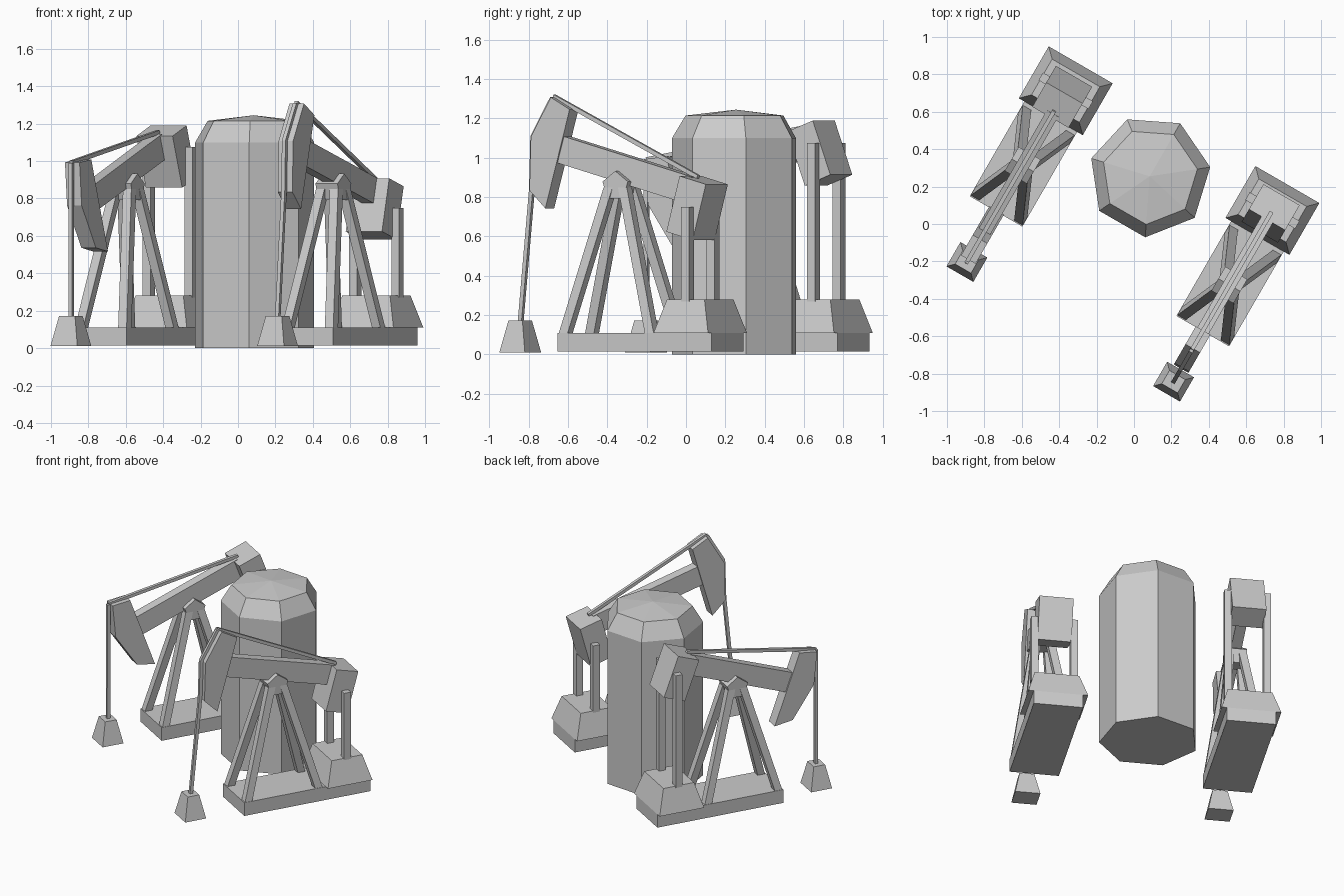
import bpy, bmesh
from math import sin, cos, pi, radians
from mathutils import Matrix, Vector

if "Cube" in bpy.data.objects:
    bpy.data.objects.remove(bpy.data.objects["Cube"])


def loft(name, rings, matrix=Matrix()):
    """Solid skinned through rings of equal point count, capped at both ends."""
    bm = bmesh.new()
    vs = [[bm.verts.new(p) for p in ring] for ring in rings]
    n = len(vs[0])
    for a, b in zip(vs, vs[1:]):
        for i in range(n):
            j = (i + 1) % n
            bm.faces.new((a[i], a[j], b[j], b[i]))
    bm.faces.new(vs[0][::-1])
    bm.faces.new(vs[-1])
    bmesh.ops.recalc_face_normals(bm, faces=bm.faces)
    me = bpy.data.meshes.new(name)
    bm.to_mesh(me)
    bm.free()
    ob = bpy.data.objects.new(name, me)
    ob.matrix_world = matrix
    bpy.context.collection.objects.link(ob)
    return ob


def rect(x0, x1, hw, z):
    return [(x0, -hw, z), (x1, -hw, z), (x1, hw, z), (x0, hw, z)]


def box(name, x0, x1, hw, z0, z1, matrix, inset=0.0):
    """Box, or a frustum when the top is inset."""
    loft(name, [rect(x0, x1, hw, z0), rect(x0 + inset, x1 - inset, hw - inset, z1)], matrix)


def extrude(name, profile, hw, matrix):
    """Side profile (x, z) extruded across the width."""
    loft(name, [[(x, y, z) for x, z in profile] for y in (-hw, hw)], matrix)


def bar(name, path, width, matrix):
    """Square bar following a path, its ends cut level or upright."""
    pts = [Vector(p) for p in path]
    d = pts[-1] - pts[0]
    h = width / 2
    if abs(d.z) > abs(d.x):
        corner = [Vector((sx * h, sy * h, 0)) for sx, sy in ((-1, -1), (1, -1), (1, 1), (-1, 1))]
    else:
        corner = [Vector((0, sy * h, sz * h)) for sy, sz in ((-1, -1), (1, -1), (1, 1), (-1, 1))]
    loft(name, [[p + c for c in corner] for p in pts], matrix)


PIVOT = 0.855


def pump(side, x, y, tilt, post_top):
    M = Matrix.Translation((x, y, 0)) @ Matrix.Rotation(radians(60), 4, 'Z')
    # base slab, rear plinth and wellhead
    box(side + "_base", -0.285, 0.62, 0.1625, 0.015, 0.11, M)
    box(side + "_plinth", 0.30, 0.62, 0.1975, 0.11, 0.28, M, 0.05)
    box(side + "_wellhead", -0.672, -0.522, 0.083, 0.01, 0.172, M, 0.034)
    # splayed legs and crank posts
    for s, hand in ((1, "left"), (-1, "right")):
        for f, end in ((-1, "front"), (1, "rear")):
            bar(f"{side}_{end}_{hand}_leg",
                [(f * 0.255, s * 0.135, 0.10), (f * 0.042, s * 0.042, 0.85)], 0.052, M)
        bar(f"{side}_{hand}_post", [(0.46, s * 0.13, 0.27), (0.46, s * 0.13, post_top)], 0.048, M)
    # five-sided pivot bearing
    extrude(side + "_pivot",
            [(0.078 * sin(2 * pi * i / 5), PIVOT + 0.078 * cos(2 * pi * i / 5)) for i in range(5)],
            0.068, M)
    # rocking parts, tilted about the pivot
    T = Matrix.Translation((0, 0, PIVOT)) @ Matrix.Rotation(radians(tilt), 4, 'Y')
    B = M @ T
    head = [(-0.497, 0.333), (-0.557, 0.109), (-0.493, -0.156), (-0.379, -0.22), (-0.374, 0.303)]
    box(side + "_beam", -0.46, 0.40, 0.035, 0.02, 0.16, B)
    extrude(side + "_head", head, 0.045, B)
    box(side + "_counterweight", 0.375, 0.535, 0.112, -0.137, 0.157, B)
    bar(side + "_stay", [(-0.505, 0, 0.335), (0.42, 0, 0.163)], 0.022, B)
    # cable that hangs over the curved front of the head
    front = [T @ Vector((a - 0.012, 0, b)) for a, b in head[:3]]
    if tilt < 0:
        front = front[:1]
    bar(side + "_cable", front + [Vector((-0.595, 0, 0.16))], 0.022, M)


pump("right_pump", 0.51, -0.326, 15.3, 0.75)
pump("left_pump", -0.595, 0.314, -20.5, 1.075)

# seven-sided storage tank with a chamfered shoulder and shallow cone roof
def heptagon(r, z):
    return [(0.084 + r * cos(radians(-94.2) + 2 * pi * i / 7),
             0.255 + r * sin(radians(-94.2) + 2 * pi * i / 7), z) for i in range(7)]


tank = loft("tank", [heptagon(0.327, 0), heptagon(0.327, 1.10), heptagon(0.258, 1.215)])
bm = bmesh.new()
bm.from_mesh(tank.data)
roof = max(bm.faces, key=lambda f: f.calc_center_median().z)
apex = bmesh.ops.poke(bm, faces=[roof])["verts"][0]
apex.co.z = 1.245
bm.to_mesh(tank.data)
bm.free()
